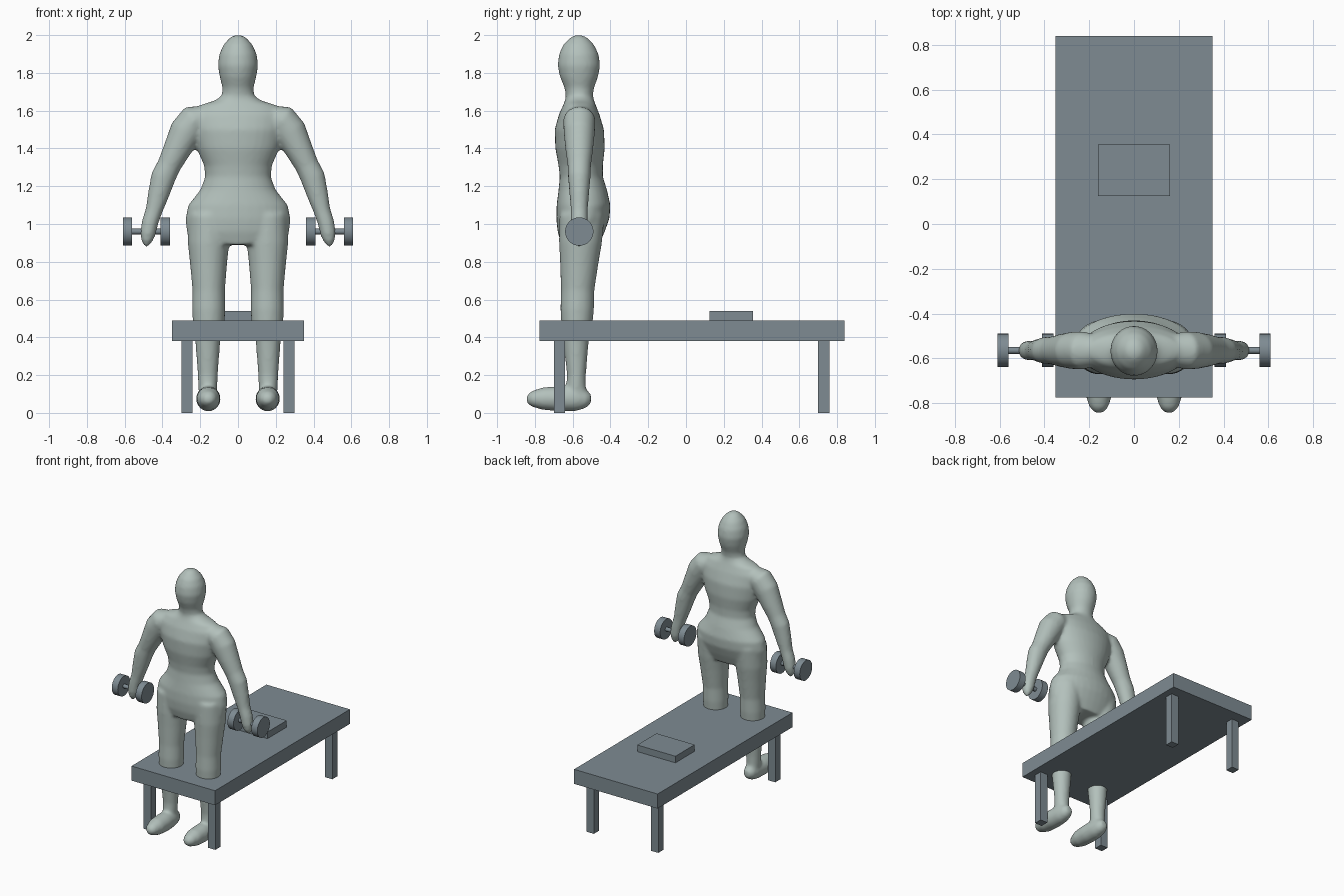
import bpy, bmesh, math
from mathutils import Vector, Matrix

if "Cube" in bpy.data.objects:
    bpy.data.objects.remove(bpy.data.objects["Cube"])


def material(name, rgb):
    m = bpy.data.materials.new(name)
    m.use_nodes = True
    m.diffuse_color = (*rgb, 1)
    m.node_tree.nodes["Principled BSDF"].inputs["Base Color"].default_value = (*rgb, 1)
    return m


SKIN = material("pale grey green", (0.45, 0.53, 0.50))
SLATE = material("slate grey", (0.21, 0.26, 0.29))


def make_object(name, bm, mat):
    bmesh.ops.recalc_face_normals(bm, faces=bm.faces)
    mesh = bpy.data.meshes.new(name)
    bm.to_mesh(mesh)
    bm.free()
    mesh.materials.append(mat)
    obj = bpy.data.objects.new(name, mesh)
    bpy.context.collection.objects.link(obj)
    return obj


def box(name, x, y, z):
    bm = bmesh.new()
    size = Matrix.Diagonal((x[1] - x[0], y[1] - y[0], z[1] - z[0], 1))
    centre = Matrix.Translation((sum(x) / 2, sum(y) / 2, sum(z) / 2))
    bmesh.ops.create_cube(bm, size=1, matrix=centre @ size)
    return make_object(name, bm, SLATE)


def loft(bm, sections, n=32):
    """Skin closed ellipses, each given as centre, half axis, half axis."""
    rings = []
    for c, u, v in sections:
        angles = [2 * math.pi * i / n for i in range(n)]
        rings.append([bm.verts.new(c + u * math.cos(a) + v * math.sin(a)) for a in angles])
    for a, b in zip(rings, rings[1:]):
        for i in range(n):
            j = (i + 1) % n
            bm.faces.new((a[i], a[j], b[j], b[i]))
    bm.faces.new(rings[0])
    bm.faces.new(rings[-1])


def upright(cx, hw, y0, y1, z):
    return Vector((cx, (y0 + y1) / 2, z)), Vector((hw, 0, 0)), Vector((0, (y1 - y0) / 2, 0))


# Bench, its legs and the small pad
box("bench_top", (-0.35, 0.35), (-0.775, 0.84), (0.38, 0.49))
box("pad", (-0.16, 0.16), (0.125, 0.355), (0.49, 0.54))
for side, x in (("left", (0.24, 0.30)), ("right", (-0.30, -0.24))):
    box("bench_front_leg_" + side, x, (-0.70, -0.64), (0, 0.38))
    box("bench_back_leg_" + side, x, (0.70, 0.76), (0, 0.38))

# Head and torso: height, half width, front, back
torso = [
    (2.0, 0.02, -0.59, -0.55), (1.985, 0.045, -0.615, -0.52), (1.95, 0.076, -0.65, -0.487),
    (1.90, 0.099, -0.672, -0.463), (1.84, 0.107, -0.68, -0.454), (1.78, 0.097, -0.668, -0.465),
    (1.72, 0.082, -0.643, -0.487), (1.68, 0.086, -0.636, -0.493), (1.655, 0.12, -0.64, -0.487),
    (1.63, 0.20, -0.65, -0.478), (1.58, 0.25, -0.673, -0.458), (1.50, 0.245, -0.695, -0.434),
    (1.40, 0.22, -0.692, -0.43), (1.31, 0.18, -0.675, -0.44), (1.25, 0.174, -0.668, -0.44),
    (1.18, 0.20, -0.675, -0.418), (1.10, 0.264, -0.685, -0.40), (1.03, 0.278, -0.687, -0.405),
    (0.96, 0.272, -0.68, -0.43), (0.89, 0.235, -0.66, -0.46),
]
# Leg: height, centre, half width, front, back
leg = [
    (1.05, 0.15, 0.115, -0.67, -0.43), (0.90, 0.156, 0.110, -0.672, -0.445),
    (0.80, 0.156, 0.099, -0.667, -0.462), (0.65, 0.155, 0.086, -0.662, -0.485),
    (0.55, 0.155, 0.088, -0.665, -0.487), (0.47, 0.155, 0.084, -0.66, -0.495),
    (0.38, 0.16, 0.066, -0.65, -0.515), (0.20, 0.16, 0.053, -0.63, -0.53),
    (0.14, 0.16, 0.05, -0.635, -0.53), (0.07, 0.16, 0.046, -0.64, -0.52),
]
# Foot: distance, half width, sole, top
foot = [
    (-0.845, 0.018, 0.055, 0.09), (-0.82, 0.042, 0.034, 0.115), (-0.76, 0.061, 0.016, 0.135),
    (-0.67, 0.065, 0.008, 0.142), (-0.58, 0.057, 0.01, 0.14), (-0.53, 0.045, 0.025, 0.125),
    (-0.503, 0.025, 0.05, 0.10),
]
# Arm: centre, height, half thickness across, half depth
arm = [
    (0.17, 1.57, 0.06, 0.07), (0.23, 1.55, 0.085, 0.085), (0.275, 1.49, 0.088, 0.083),
    (0.325, 1.39, 0.073, 0.073), (0.365, 1.31, 0.063, 0.062), (0.395, 1.25, 0.066, 0.06),
    (0.42, 1.16, 0.057, 0.052), (0.445, 1.07, 0.045, 0.045), (0.465, 1.01, 0.044, 0.045),
    (0.477, 0.95, 0.042, 0.042), (0.483, 0.91, 0.03, 0.032), (0.486, 0.88, 0.01, 0.012),
]

bm = bmesh.new()
loft(bm, [upright(0, hw, y0, y1, z) for z, hw, y0, y1 in torso])
for s in (1, -1):
    loft(bm, [upright(s * cx, hw, y0, y1, z) for z, cx, hw, y0, y1 in leg])
    loft(bm, [(Vector((s * 0.157, y, (z0 + z1) / 2)), Vector((hw, 0, 0)),
               Vector((0, 0, (z1 - z0) / 2))) for y, hw, z0, z1 in foot])
    sections = []
    for i, (x, z, across, depth) in enumerate(arm):
        before, after = arm[max(i - 1, 0)], arm[min(i + 1, len(arm) - 1)]
        along = Vector((after[0] - before[0], 0, after[1] - before[1])).normalized()
        normal = Vector((-along.z * s, 0, along.x))
        sections.append((Vector((s * x, -0.565, z)), normal * across, Vector((0, depth, 0))))
    loft(bm, sections)
body = make_object("body", bm, SKIN)

# Fuse the body into one soft skin
remesh = body.modifiers.new("fuse", "REMESH")
remesh.mode = "VOXEL"
remesh.voxel_size = 0.011
remesh.use_smooth_shade = True
soften = body.modifiers.new("soften", "SMOOTH")
soften.factor = 0.5
soften.iterations = 8


# Dumbbells: a bar with a weight at each end
def disc(bm, x0, x1, radius, n=32):
    turn = Matrix.Rotation(math.pi / 2, 4, "Y")
    place = Matrix.Translation(((x0 + x1) / 2, -0.565, 0.96))
    bmesh.ops.create_cone(bm, cap_ends=True, segments=n, radius1=radius, radius2=radius,
                          depth=x1 - x0, matrix=place @ turn)


for side, s in (("left", 1), ("right", -1)):
    bm = bmesh.new()
    centre = s * 0.485
    disc(bm, centre - 0.10, centre + 0.10, 0.015)
    for end in (-0.1, 0.1):
        disc(bm, centre + end - 0.025, centre + end + 0.025, 0.075)
    dumbbell = make_object("dumbbell_" + side, bm, SLATE)
    bpy.ops.object.select_all(action="DESELECT")
    dumbbell.select_set(True)
    bpy.context.view_layer.objects.active = dumbbell
    bpy.ops.object.shade_smooth_by_angle()
